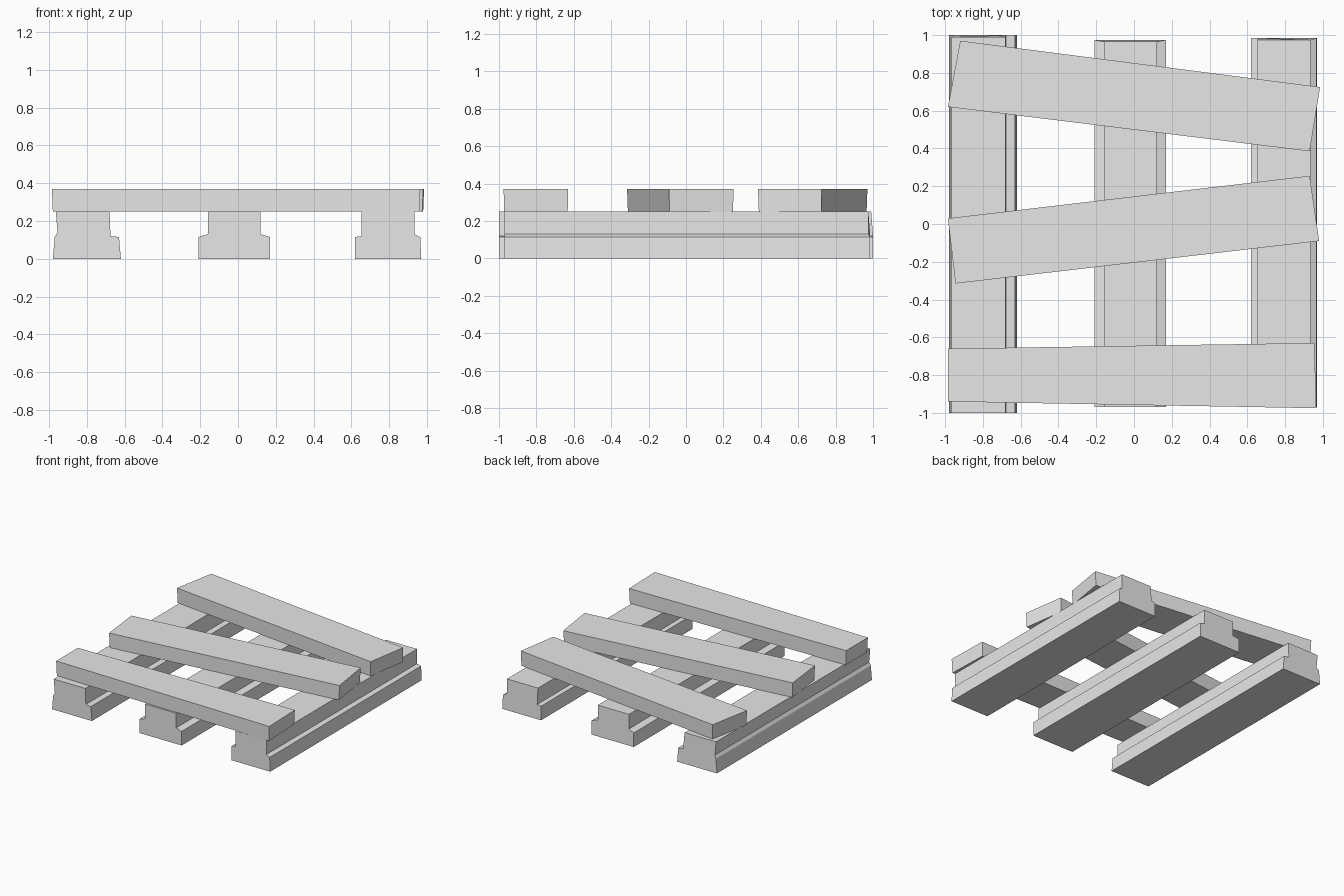
import bpy
import bmesh

default = bpy.data.objects.get("Cube")
if default:
    bpy.data.objects.remove(default, do_unlink=True)

grey = bpy.data.materials.new("plain grey wood")
grey.use_nodes = True
grey.diffuse_color = (0.8, 0.8, 0.8, 1)
grey.node_tree.nodes["Principled BSDF"].inputs["Base Color"].default_value = (0.8, 0.8, 0.8, 1)


def loft(name, start, end):
    """Solid between two matching outlines."""
    bm = bmesh.new()
    a = [bm.verts.new(p) for p in start]
    b = [bm.verts.new(p) for p in end]
    bm.faces.new(a)
    bm.faces.new(b[::-1])
    for i in range(len(a)):
        j = (i + 1) % len(a)
        bm.faces.new((a[i], b[i], b[j], a[j]))
    bmesh.ops.recalc_face_normals(bm, faces=bm.faces)
    mesh = bpy.data.meshes.new(name)
    bm.to_mesh(mesh)
    bm.free()
    mesh.materials.append(grey)
    obj = bpy.data.objects.new(name, mesh)
    bpy.context.collection.objects.link(obj)
    return obj


DECK, TOP = 0.25, 0.37


def runner(name, profile, front, back):
    """Stepped beam running front to back."""
    loft(name, [(x, front, z) for x, z in profile],
         [(x, back if z < 0.13 else back - 0.01, z) for x, z in profile])


def slat(name, corners):
    """Deck board, a touch narrower underneath."""
    cx = sum(x for x, y in corners) / 4
    cy = sum(y for x, y in corners) / 4
    low = [(cx + (x - cx) * 0.995, cy + (y - cy) * 0.985, DECK) for x, y in corners]
    loft(name, low, [(x, y, TOP) for x, y in corners])


# Stepped runners
runner("right_runner", [(-0.98, 0), (-0.62, 0), (-0.63, 0.115), (-0.675, 0.12),
                        (-0.68, DECK), (-0.965, DECK), (-0.955, 0.14), (-0.97, 0.115)], -1, 1)
runner("middle_runner", [(-0.21, 0), (0.17, 0), (0.17, 0.115), (0.12, 0.13),
                         (0.12, DECK), (-0.16, DECK), (-0.16, 0.13), (-0.21, 0.115)], -0.97, 0.975)
runner("left_runner", [(0.62, 0), (0.97, 0), (0.965, 0.115), (0.935, 0.13),
                       (0.935, DECK), (0.655, DECK), (0.655, 0.12), (0.62, 0.115)], -0.97, 0.985)

# Crooked deck boards
slat("back_slat", [(-0.985, 0.62), (0.93, 0.385), (0.985, 0.725), (-0.92, 0.97)])
slat("middle_slat", [(-0.945, -0.315), (0.98, -0.09), (0.93, 0.255), (-0.985, 0.03)])
slat("front_slat", [(-0.985, -0.94), (0.965, -0.975), (0.955, -0.63), (-0.985, -0.66)])
